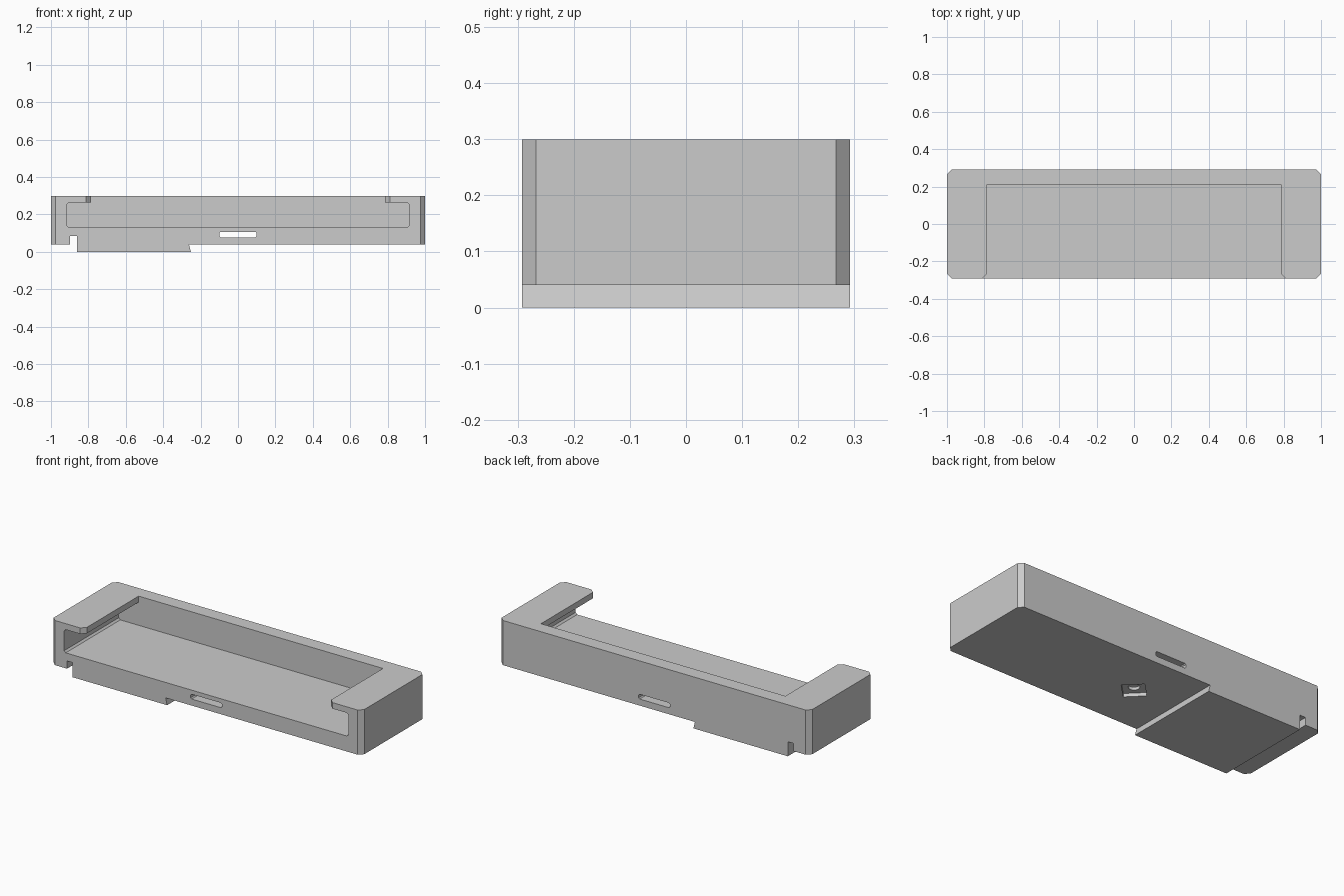
import bpy
import bmesh
import math

if "Cube" in bpy.data.objects:
    bpy.data.objects.remove(bpy.data.objects["Cube"], do_unlink=True)

grey = bpy.data.materials.new("plain grey")
grey.use_nodes = True
grey.diffuse_color = (0.6, 0.6, 0.6, 1)
grey.node_tree.nodes["Principled BSDF"].inputs["Base Color"].default_value = (0.6, 0.6, 0.6, 1)


def prism(name, points, axis, low, high):
    """Extrude a closed outline: (x, z) points along y, or (x, y) points along z."""
    bm = bmesh.new()
    place = (lambda a, b: (a, low, b)) if axis == "y" else (lambda a, b: (a, b, low))
    face = bm.faces.new([bm.verts.new(place(a, b)) for a, b in points])
    grown = bmesh.ops.extrude_face_region(bm, geom=[face])["geom"]
    step = (0, high - low, 0) if axis == "y" else (0, 0, high - low)
    bmesh.ops.translate(bm, vec=step, verts=[v for v in grown if isinstance(v, bmesh.types.BMVert)])
    bmesh.ops.recalc_face_normals(bm, faces=bm.faces)
    mesh = bpy.data.meshes.new(name)
    bm.to_mesh(mesh)
    bm.free()
    mesh.materials.append(grey)
    obj = bpy.data.objects.new(name, mesh)
    bpy.context.collection.objects.link(obj)
    return obj


def cut_rect(x, low, high, c):
    """Rectangle centred on x = 0 with its corners trimmed by c."""
    return [(-x + c, low), (x - c, low), (x, low + c), (x, high - c),
            (x - c, high), (-x + c, high), (-x, high - c), (-x, low + c)]


def ring(radius, sides):
    return [(radius * math.cos(math.tau * i / sides), radius * math.sin(math.tau * i / sides))
            for i in range(sides)]


def combine(target, tool, operation):
    mod = target.modifiers.new(operation, "BOOLEAN")
    mod.operation = operation
    mod.solver = "EXACT"
    mod.object = tool
    bpy.context.view_layer.objects.active = target
    bpy.ops.object.modifier_apply(modifier=mod.name)
    bpy.data.objects.remove(tool, do_unlink=True)


# Body: front profile with the raised foot and the groove beside it
body = prism("tray_body", [
    (-1.1, 0.04), (-0.897, 0.04), (-0.897, 0.085), (-0.86, 0.085), (-0.86, 0),
    (-0.252, 0), (-0.262, 0.04), (1.1, 0.04), (1.1, 0.3), (-1.1, 0.3)], "y", -0.4, 0.4)

# Plan outline with chamfered corners
combine(body, prism("outline", cut_rect(1, -0.292, 0.292, 0.025), "z", -0.1, 0.4), "INTERSECT")

# Cavity, open to the front and through the top between the lips
half = [(0.905, 0.13), (0.915, 0.14), (0.915, 0.255), (0.905, 0.265), (0.787, 0.265), (0.787, 0.4)]
cavity = half + [(-x, z) for x, z in reversed(half)]
combine(body, prism("cavity", cavity, "y", -0.4, 0.21), "DIFFERENCE")

# Chamfered front corners of the lips
flare = [(-0.862, -0.342), (0.862, -0.342), (0.7, -0.18), (-0.7, -0.18)]
combine(body, prism("lip_flare", flare, "z", 0.2, 0.4), "DIFFERENCE")

# Strap slot, running from front to back
combine(body, prism("slot", cut_rect(0.1, 0.078, 0.106, 0.006), "y", -0.4, 0.4), "DIFFERENCE")

# Square nut pocket in the underside, with a round hole up to the slot
combine(body, prism("nut_pocket", ring(0.085, 4), "z", 0.02, 0.06), "DIFFERENCE")
combine(body, prism("screw_hole", ring(0.03, 24), "z", 0.05, 0.09), "DIFFERENCE")
